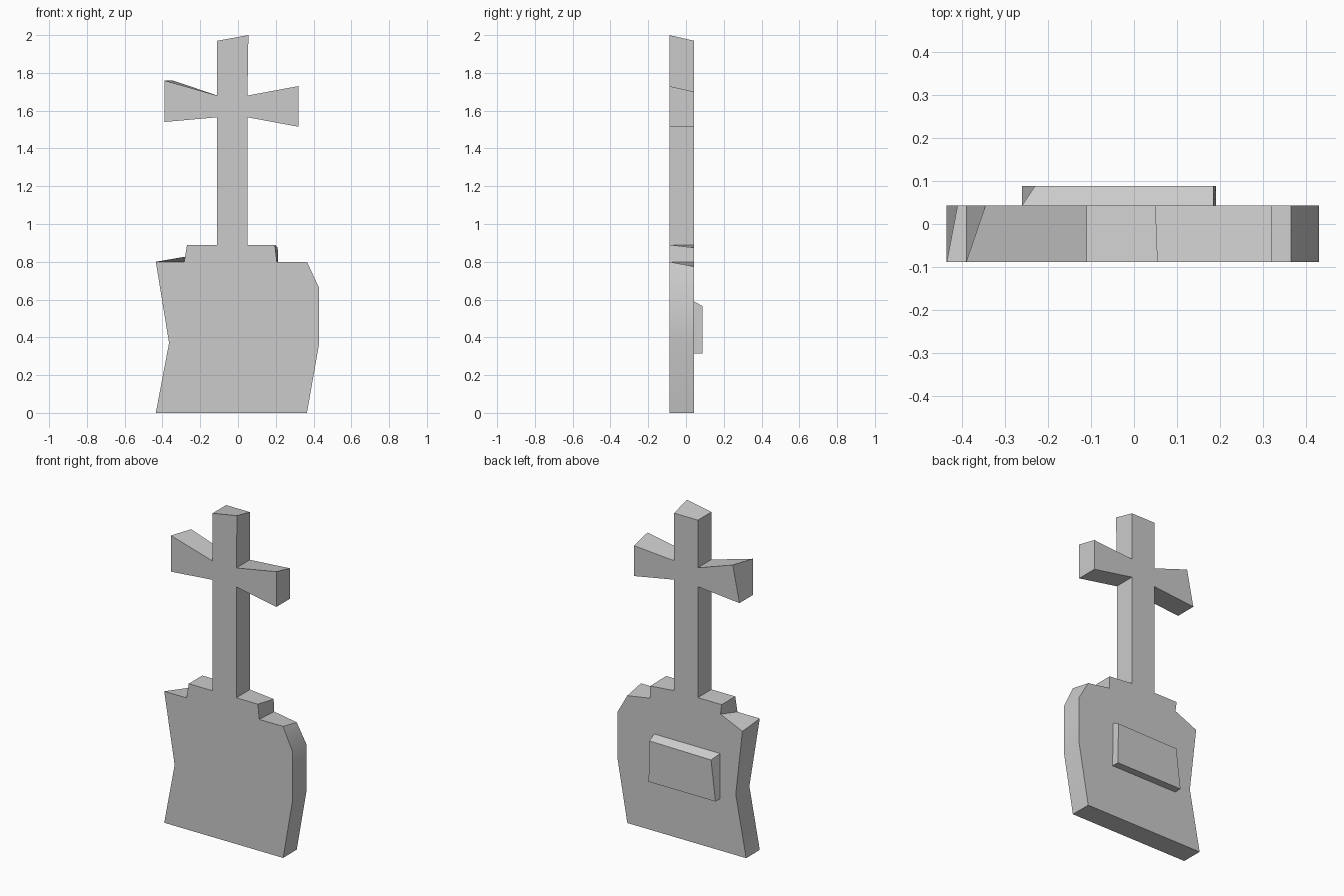
import bpy
import bmesh

if "Cube" in bpy.data.objects:
    bpy.data.objects.remove(bpy.data.objects["Cube"])


def slab(name, front, y_front, y_back, moved=None, open_edges=(), front_cap=True):
    """Extrude an (x, z) outline front to back; 'moved' shifts chosen back corners."""
    back = [(moved or {}).get(i, p) for i, p in enumerate(front)]
    bm = bmesh.new()
    f = [bm.verts.new((x, y_front, z)) for x, z in front]
    b = [bm.verts.new((x, y_back, z)) for x, z in back]
    if front_cap:
        bm.faces.new(f)
    bm.faces.new(b[::-1])
    n = len(f)
    for i in range(n):
        if i not in open_edges:
            j = (i + 1) % n
            bm.faces.new((f[j], f[i], b[i], b[j]))
    mesh = bpy.data.meshes.new(name)
    bm.to_mesh(mesh)
    bm.free()
    obj = bpy.data.objects.new(name, mesh)
    bpy.context.collection.objects.link(obj)
    bpy.ops.object.select_all(action='DESELECT')
    obj.select_set(True)
    bpy.context.view_layer.objects.active = obj
    bpy.ops.object.shade_smooth_by_angle(angle=0.6)
    return obj


FRONT, BACK, PLAQUE = -0.088, 0.043, 0.088

# Crooked stone with a stepped top; the side under the cross stays open
slab("headstone",
     [(-0.435, 0), (0.365, 0), (0.43, 0.37), (0.43, 0.66), (0.365, 0.80),
      (0.205, 0.80), (0.195, 0.89), (0.05, 0.89), (-0.11, 0.89),
      (-0.27, 0.89), (-0.285, 0.80), (-0.435, 0.80), (-0.365, 0.37)],
     FRONT, BACK,
     moved={4: (0.365, 0.775), 5: (0.213, 0.80), 6: (0.21, 0.875),
            10: (-0.262, 0.83), 11: (-0.41, 0.765)},
     open_edges=(7,))

# Cross with flared, uneven arms
slab("cross",
     [(-0.11, 0.89), (0.05, 0.89), (0.05, 1.565), (0.32, 1.515), (0.32, 1.73),
      (0.05, 1.68), (0.055, 2.0), (-0.11, 1.97), (-0.11, 1.68),
      (-0.39, 1.76), (-0.39, 1.54), (-0.11, 1.565)],
     FRONT, BACK,
     moved={4: (0.32, 1.70), 6: (0.05, 1.97), 9: (-0.345, 1.76)},
     open_edges=(0,))

# Raised plaque on the back, with a sloping top
slab("plaque",
     [(-0.26, 0.315), (0.19, 0.315), (0.185, 0.59), (-0.26, 0.59)],
     BACK, PLAQUE,
     moved={2: (0.185, 0.565), 3: (-0.23, 0.56)},
     front_cap=False)
